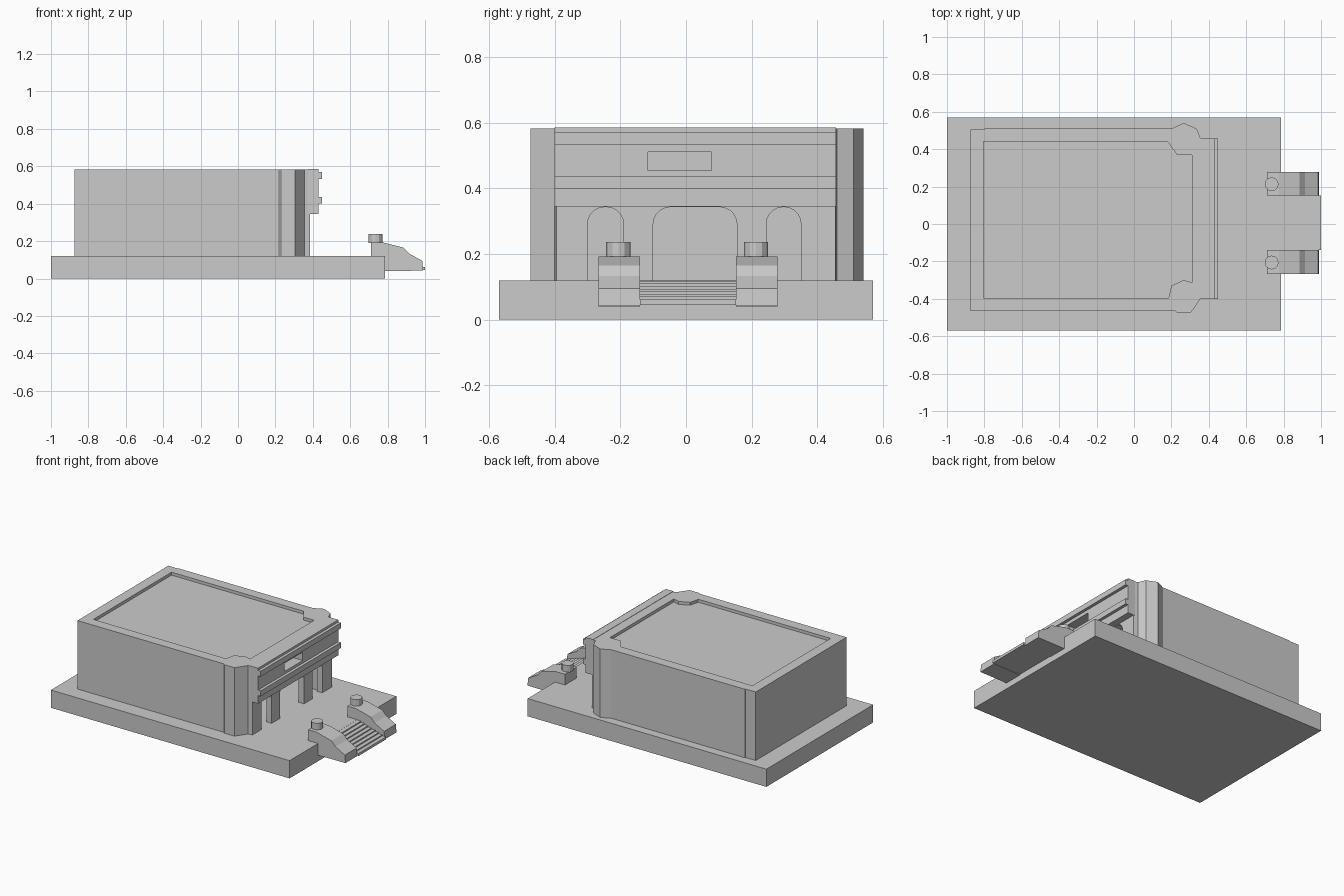
import bpy, bmesh, math
from mathutils import Vector

if "Cube" in bpy.data.objects:
    bpy.data.objects.remove(bpy.data.objects["Cube"])


def prism(name, pts, lo, hi, axis):
    """Extrude a 2D profile along an axis: 'x' takes (y,z), 'y' takes (x,z), 'z' takes (x,y)."""
    def place(p, d):
        return {'x': (d, p[0], p[1]), 'y': (p[0], d, p[1]), 'z': (p[0], p[1], d)}[axis]
    bm = bmesh.new()
    face = bm.faces.new([bm.verts.new(place(p, lo)) for p in pts])
    ext = bmesh.ops.extrude_face_region(bm, geom=[face])
    moved = [g for g in ext['geom'] if isinstance(g, bmesh.types.BMVert)]
    bmesh.ops.translate(bm, verts=moved, vec=Vector(place((0, 0), hi - lo)))
    bmesh.ops.recalc_face_normals(bm, faces=bm.faces)
    mesh = bpy.data.meshes.new(name)
    bm.to_mesh(mesh)
    bm.free()
    obj = bpy.data.objects.new(name, mesh)
    bpy.context.collection.objects.link(obj)
    return obj


def rect(a0, a1, b0, b1):
    return [(a0, b0), (a1, b0), (a1, b1), (a0, b1)]


def cut(target, cutter):
    mod = target.modifiers.new("cut", 'BOOLEAN')
    mod.operation = 'DIFFERENCE'
    mod.solver = 'EXACT'
    mod.object = cutter
    bpy.context.view_layer.objects.active = target
    bpy.ops.object.modifier_apply(modifier=mod.name)
    bpy.data.objects.remove(cutter)


def arch(y0, y1, top, r, steps=5):
    """Doorway outline with rounded shoulders."""
    r = min(r, (y1 - y0) / 2 - 0.002)
    arc = [(math.cos(math.pi / 2 * i / steps) * r, math.sin(math.pi / 2 * i / steps) * r)
           for i in range(steps + 1)]
    right = [(y1 - r + a, top - r + b) for a, b in arc]
    left = [(y0 + r - a, top - r + b) for a, b in reversed(arc)]
    return [(y0, 0.06), (y1, 0.06)] + right + left


# base slab
prism("base", rect(-1, 0.785, -0.57, 0.57), 0, 0.12, 'z')

# hollow building shell with flared front corners
outer = [(-0.875, 0.505), (-0.80, 0.505), (-0.80, 0.51), (0.20, 0.51), (0.265, 0.54),
         (0.335, 0.51), (0.355, 0.46), (0.385, 0.455), (0.385, -0.395), (0.355, -0.40),
         (0.305, -0.473), (0.23, -0.473), (0.22, -0.465), (-0.875, -0.465)]
inner = [(-0.805, 0.44), (0.18, 0.44), (0.23, 0.37), (0.31, 0.37), (0.31, -0.312),
         (0.265, -0.30), (0.20, -0.33), (0.185, -0.395), (-0.805, -0.395)]
walls = prism("walls", outer, 0.12, 0.583, 'z')
cut(walls, prism("interior_cutter", inner, 0.05, 0.7, 'z'))
cut(walls, prism("porch_cutter", rect(0.29, 0.345, -0.305, 0.365), 0.05, 0.345, 'z'))

# three arched doorways
for y0, y1 in ((-0.30, -0.19), (-0.10, 0.155), (0.245, 0.35)):
    cut(walls, prism("arch_cutter", arch(y0, y1, 0.343, 0.052), 0.30, 0.42, 'x'))

# sunken roof panel
prism("roof", inner, 0.54, 0.563, 'z')

# moulded beam over the doorways
beam = prism("front_beam", [(0.375, 0.345), (0.43, 0.345), (0.43, 0.40), (0.45, 0.40),
                            (0.45, 0.437), (0.43, 0.437), (0.43, 0.533), (0.45, 0.533),
                            (0.45, 0.57), (0.43, 0.57), (0.43, 0.585), (0.375, 0.585)],
             -0.40, 0.457, 'y')

# window slot through beam and wall
for part in (walls, beam):
    cut(part, prism("window_cutter", rect(-0.115, 0.077, 0.455, 0.51), 0.25, 0.5, 'x'))

# stair side walls with short posts
side = [(0.71, 0.04), (0.71, 0.193), (0.775, 0.193), (0.885, 0.165), (0.915, 0.133),
        (0.985, 0.095), (0.99, 0.042)]
for label, y in (("left", -0.203), ("right", 0.216)):
    prism("stair_wall_" + label, side, y - 0.063, y + 0.063, 'y')
    ring = [(0.736 + 0.037 * math.cos(math.pi / 6 * i), y - 0.003 + 0.037 * math.sin(math.pi / 6 * i))
            for i in range(12)]
    prism("post_" + label, ring, 0.19, 0.237, 'z')

# shallow steps
n = 8
steps = [(0.77, 0.045), (0.77, 0.12)]
for i in range(n):
    x, z = 0.785 + 0.215 * (i + 1) / n, 0.118 - 0.008 * i
    steps += [(x, z), (x, z - 0.008)]
steps[-1] = (1.0, 0.045)
prism("steps", steps, -0.14, 0.153, 'y')
